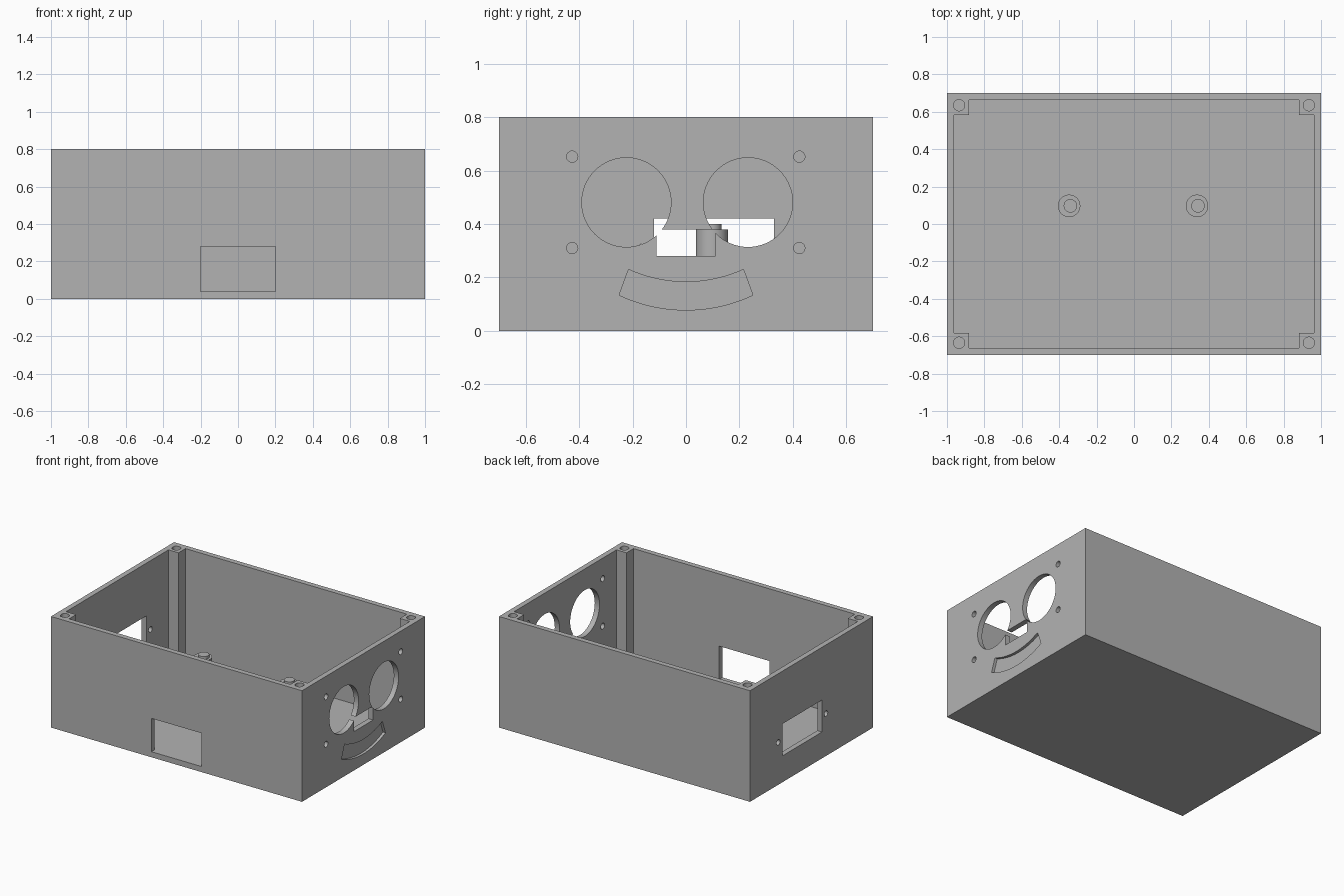
import bpy, bmesh, math
from mathutils import Matrix, Vector

cube = bpy.data.objects.get("Cube")
if cube:
    bpy.data.objects.remove(cube, do_unlink=True)

grey = bpy.data.materials.new("plain_grey")
grey.use_nodes = True
COLOUR = (0.45, 0.45, 0.45, 1)
grey.diffuse_color = COLOUR
grey.node_tree.nodes["Principled BSDF"].inputs["Base Color"].default_value = COLOUR

WALL, FLOOR, HEIGHT = 0.038, 0.04, 0.8


def make(name, bm):
    bmesh.ops.recalc_face_normals(bm, faces=bm.faces)
    mesh = bpy.data.meshes.new(name)
    bm.to_mesh(mesh)
    bm.free()
    mesh.materials.append(grey)
    obj = bpy.data.objects.new(name, mesh)
    bpy.context.collection.objects.link(obj)
    return obj


def box(name, low, high):
    low, high = Vector(low), Vector(high)
    bm = bmesh.new()
    bmesh.ops.create_cube(bm, size=1, matrix=Matrix.Translation((low + high) / 2)
                          @ Matrix.Diagonal((high - low).to_4d()))
    return make(name, bm)


def cylinder(name, centre, radius, depth, along_x=False, sides=48):
    turn = Matrix.Rotation(math.pi / 2, 4, "Y") if along_x else Matrix()
    bm = bmesh.new()
    bmesh.ops.create_cone(bm, cap_ends=True, segments=sides, radius1=radius, radius2=radius,
                          depth=depth, matrix=Matrix.Translation(centre) @ turn)
    return make(name, bm)


def cut(obj, cutter):
    mod = obj.modifiers.new("cut", "BOOLEAN")
    mod.operation, mod.solver, mod.object = "DIFFERENCE", "EXACT", cutter
    bpy.context.view_layer.objects.active = obj
    bpy.ops.object.modifier_apply(modifier=mod.name)
    bpy.data.objects.remove(cutter, do_unlink=True)


def smooth(obj):
    bpy.ops.object.select_all(action="DESELECT")
    obj.select_set(True)
    bpy.context.view_layer.objects.active = obj
    bpy.ops.object.shade_smooth_by_angle(angle=math.radians(30))


def arc(half_width, end_z, mid_z, steps=24):
    """Points of a circular arc sagging from two ends to its middle."""
    sag = end_z - mid_z
    radius = (half_width ** 2 + sag ** 2) / (2 * sag)
    spread = math.asin(half_width / radius)
    angles = [spread * (2 * i / steps - 1) for i in range(steps + 1)]
    return [(radius * math.sin(a), mid_z + radius * (1 - math.cos(a))) for a in angles]


# Open-topped case
case = box("case", (-1, -0.7, 0), (1, 0.7, HEIGHT))
cut(case, box("cavity", (WALL - 1, WALL - 0.7, FLOOR), (1 - WALL, 0.7 - WALL, 1)))

# Front opening
cut(case, box("front_opening", (-0.2, -0.8, FLOOR), (0.2, -0.6, 0.28)))

# Left-end socket opening and its screw holes
cut(case, box("socket_opening", (-1.1, -0.12, 0.19), (-0.9, 0.33, 0.42)))
for y in (-0.165, 0.378):
    cut(case, cylinder("socket_screw_hole", (-1, y, 0.305), 0.02, 0.2, True, 24))

# Sensor face: two round holes, a notch between them, four screw holes
for y in (-0.223, 0.232):
    cut(case, cylinder("round_opening", (1, y, 0.481), 0.167, 0.2, True, 64))
cut(case, box("notch", (0.9, -0.11, 0.28), (1.1, 0.11, 0.38)))
for y in (-0.426, 0.424):
    for z in (0.31, 0.652):
        cut(case, cylinder("face_screw_hole", (1, y, z), 0.021, 0.2, True, 24))

# Shallow curved groove under the notch
outline = arc(0.215, 0.23, 0.183) + arc(0.25, 0.134, 0.078)[::-1]
bm = bmesh.new()
face = bm.faces.new([bm.verts.new((0.98, y, z)) for y, z in outline])
moved = bmesh.ops.extrude_face_region(bm, geom=[face])["geom"]
bmesh.ops.translate(bm, vec=(0.1, 0, 0),
                    verts=[v for v in moved if isinstance(v, bmesh.types.BMVert)])
cut(case, make("curved_groove", bm))
smooth(case)

# Corner posts with screw holes
for sx in (-1, 1):
    for sy in (-1, 1):
        xs = sorted((sx * 0.882, sx * (1 - WALL)))
        ys = sorted((sy * 0.582, sy * (0.7 - WALL)))
        post = box("corner_post", (xs[0], ys[0], FLOOR), (xs[1], ys[1], HEIGHT))
        cut(post, cylinder("post_hole", (sx * 0.935, sy * 0.635, HEIGHT), 0.03, 0.8, sides=32))
        smooth(post)

# Standoffs with locating pegs
for x, peg_x in ((-0.347, -0.34), (0.337, 0.342)):
    smooth(cylinder("standoff", (x, 0.097, 0.21), 0.06, 0.34))
    smooth(cylinder("standoff_peg", (peg_x, 0.097, 0.39), 0.036, 0.02, sides=32))
